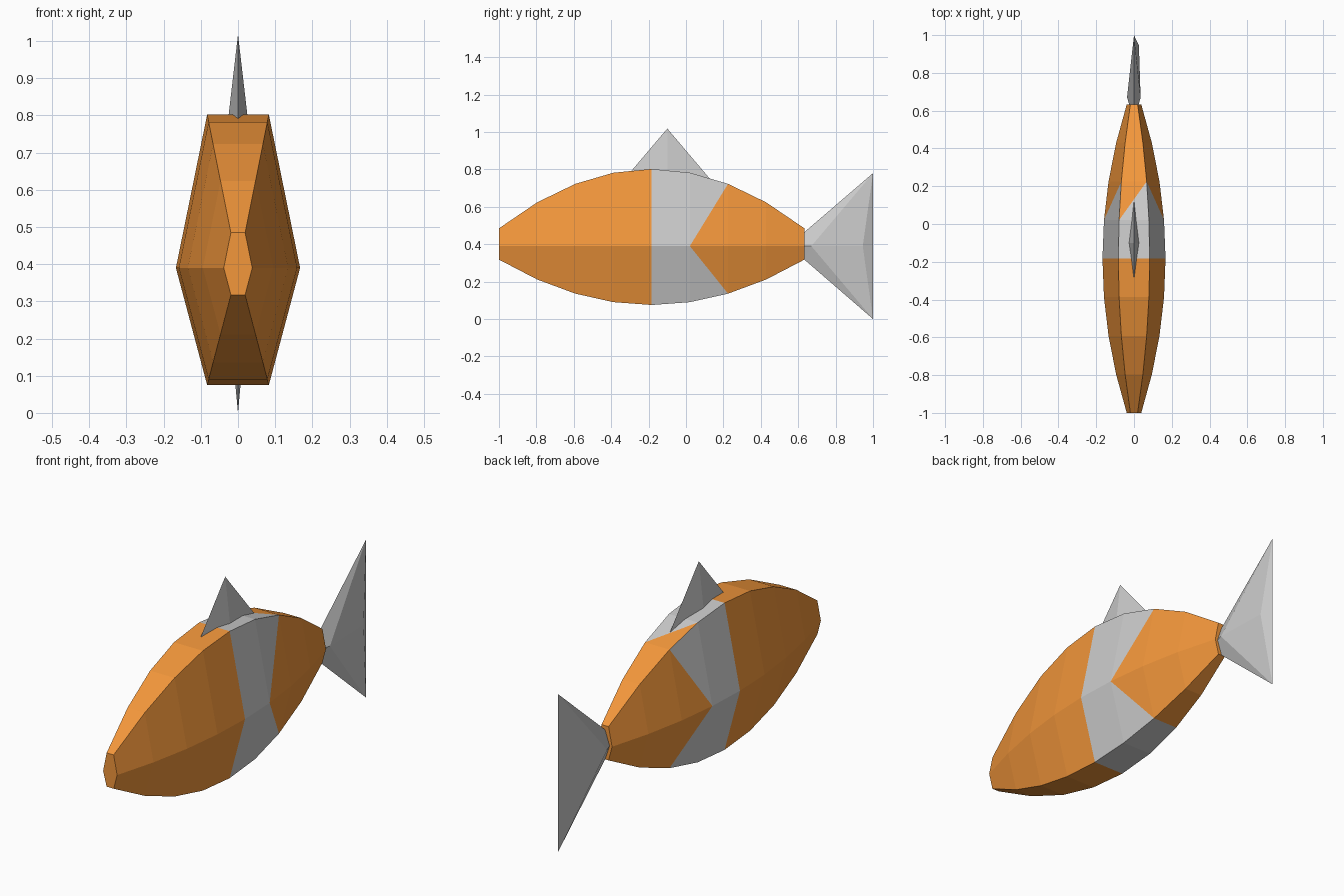
import bpy, bmesh

if "Cube" in bpy.data.objects:
    bpy.data.objects.remove(bpy.data.objects["Cube"])


def material(name, color):
    mat = bpy.data.materials.new(name)
    mat.diffuse_color = (*color, 1)
    mat.use_nodes = True
    mat.node_tree.nodes["Principled BSDF"].inputs["Base Color"].default_value = mat.diffuse_color
    return mat


def make_object(name, bm, mats=()):
    bmesh.ops.recalc_face_normals(bm, faces=bm.faces)
    mesh = bpy.data.meshes.new(name)
    bm.to_mesh(mesh)
    bm.free()
    for m in mats:
        mesh.materials.append(m)
    obj = bpy.data.objects.new(name, mesh)
    bpy.context.collection.objects.link(obj)
    return obj


def solid(name, points, faces):
    bm = bmesh.new()
    v = [bm.verts.new(p) for p in points]
    for f in faces:
        bm.faces.new([v[i] for i in f])
    return make_object(name, bm)


orange = material("orange", (0.9, 0.31, 0.044))
pale = material("pale_grey", (0.8, 0.8, 0.8))

# Body: a hexagonal section scaled along y by a parabola
AXIS_Z = 0.39
SECTION = [(0.167, 0), (0.083, 0.412), (-0.083, 0.412),
           (-0.167, 0), (-0.083, -0.315), (0.083, -0.315)]
bm = bmesh.new()
rings = []
for i in range(9):
    y = -1 + i * 1.633 / 8
    s = 1 - 0.77 * ((i - 4) / 4) ** 2
    rings.append([bm.verts.new((x * s, y, AXIS_Z + z * s)) for x, z in SECTION])


def face(verts, mat_index):
    bm.faces.new(verts).material_index = mat_index


# Pale band: one full segment plus a segment cut diagonally into a chevron
diagonal_start = {0: 0, 1: 2, 2: 3, 3: 3, 5: 0}
for i in range(8):
    a, b = rings[i], rings[i + 1]
    for k in range(6):
        n = (k + 1) % 6
        if i == 5 and k in diagonal_start:
            p = diagonal_start[k]
            q = n if p == k else k
            face([a[p], a[q], b[q]], 1)
            face([a[p], b[q], b[p]], 0)
        else:
            face([a[k], a[n], b[n], b[k]], 1 if i in (4, 5) else 0)
face(rings[0], 0)
face(rings[-1], 0)
make_object("body", bm, [orange, pale])

# Dorsal fin: a thin pyramid sunk into the back
solid("dorsal_fin",
      [(0, -0.10, 1.018), (0, -0.37, 0.70), (0.037, -0.10, 0.70),
       (0, 0.17, 0.70), (-0.037, -0.10, 0.70)],
      [(0, 1, 2), (0, 2, 3), (0, 3, 4), (0, 4, 1), (1, 2, 3, 4)])

# Tail fin: diamond root, side ridges, two tips and a bulge on the right side
solid("tail_fin",
      [(0, 0.63, 0.462), (0.024, 0.63, 0.39), (0, 0.63, 0.32), (-0.024, 0.63, 0.39),
       (0.035, 0.67, 0.39), (-0.037, 0.67, 0.39),
       (0, 1.0, 0.78), (0, 1.0, 0.0), (0.026, 0.945, 0.39)],
      [(0, 1, 2, 3),
       (0, 4, 1), (1, 4, 2), (0, 6, 4), (2, 4, 7),
       (0, 3, 5), (3, 2, 5), (0, 5, 6), (2, 7, 5),
       (4, 6, 8), (4, 8, 7), (6, 7, 8), (5, 7, 6)])
